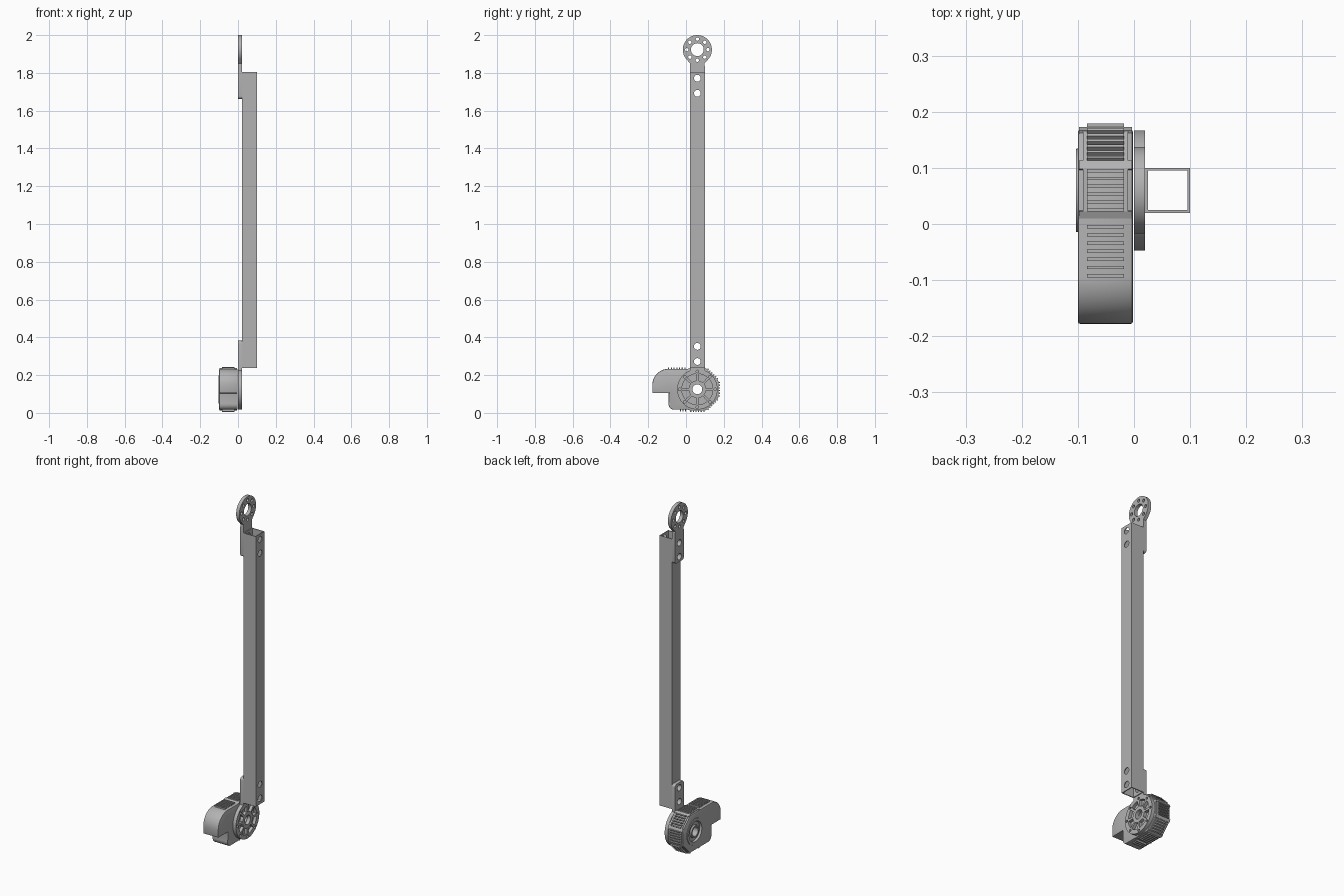
import bpy, bmesh
from math import sin, cos, pi, radians
from mathutils import Matrix, Vector

if "Cube" in bpy.data.objects:
    bpy.data.objects.remove(bpy.data.objects["Cube"])

grey = bpy.data.materials.new("aluminium grey")
grey.use_nodes = True
colour = (0.45, 0.45, 0.45, 1)
grey.diffuse_color = colour
grey.node_tree.nodes["Principled BSDF"].inputs["Base Color"].default_value = colour

AXIS_Y, LOW_Z, HIGH_Z = 0.06, 0.125, 1.923


def finish(name, bm):
    bmesh.ops.recalc_face_normals(bm, faces=bm.faces)
    mesh = bpy.data.meshes.new(name)
    bm.to_mesh(mesh)
    bm.free()
    mesh.materials.append(grey)
    ob = bpy.data.objects.new(name, mesh)
    bpy.context.collection.objects.link(ob)
    return ob


def extrude(bm, points, x0, x1):
    """Extrude a (y, z) outline along x."""
    face = bm.faces.new([bm.verts.new((x0, y, z)) for y, z in points])
    new = bmesh.ops.extrude_face_region(bm, geom=[face])["geom"]
    moved = [v for v in new if isinstance(v, bmesh.types.BMVert)]
    bmesh.ops.translate(bm, verts=moved, vec=(x1 - x0, 0, 0))


def arc(y, z, r, start, end, n):
    angles = [radians(start + (end - start) * i / n) for i in range(n + 1)]
    return [(y + r * cos(a), z + r * sin(a)) for a in angles]


def circle(y, z, r, n=32):
    return arc(y, z, r, 0, 360, n)[:-1]


def solid(name, outlines, x0, x1):
    bm = bmesh.new()
    for points in outlines:
        extrude(bm, points, x0, x1)
    return finish(name, bm)


def apply_all(ob):
    graph = bpy.context.evaluated_depsgraph_get()
    mesh = bpy.data.meshes.new_from_object(ob.evaluated_get(graph))
    ob.modifiers.clear()
    ob.data = mesh


def cut(ob, outlines, x0, x1):
    cutter = solid("cutter", outlines, x0, x1)
    cutter.hide_render = True
    mod = ob.modifiers.new("cut", "BOOLEAN")
    mod.operation, mod.solver, mod.object = "DIFFERENCE", "EXACT", cutter
    apply_all(ob)
    bpy.data.objects.remove(cutter)


def smooth(ob):
    bpy.ops.object.select_all(action="DESELECT")
    ob.select_set(True)
    bpy.context.view_layer.objects.active = ob
    bpy.ops.object.shade_smooth_by_angle(angle=radians(30))


def wedge(z, r0, r1, mid, half):
    return (arc(AXIS_Y, z, r0, mid - half, mid + half, 6)
            + arc(AXIS_Y, z, r1, mid + half * 1.1, mid - half * 1.1, 8))


# Square tube with bolt holes
def square(h):
    return [(AXIS_Y - h, 0.06 - h), (AXIS_Y + h, 0.06 - h),
            (AXIS_Y + h, 0.06 + h), (AXIS_Y - h, 0.06 + h)]


bm = bmesh.new()
rings = [[bm.verts.new((x, y, z)) for y, x in square(h)]
         for h, z in ((0.04, 0.238), (0.04, 1.804), (0.035, 1.804), (0.035, 0.238))]
for i in range(4):
    a, b = rings[i], rings[(i + 1) % 4]
    for j in range(4):
        k = (j + 1) % 4
        bm.faces.new((a[j], a[k], b[k], b[j]))
tube = finish("square_tube", bm)
low_bolts = [circle(AXIS_Y, z, 0.018) for z in (0.272, 0.352)]
high_bolts = [circle(AXIS_Y, z, 0.018) for z in (1.692, 1.772)]
cut(tube, low_bolts + high_bolts, -0.05, 0.15)
smooth(tube)

# Upper joint plate: ring, tapered neck and bolt strap
outline = (arc(AXIS_Y, HIGH_Z, 0.077, -38, 218, 48)
           + [(0.022, 1.85), (0.02, 1.83)]
           + arc(0.035, 1.677, 0.015, 180, 270, 5)
           + arc(0.085, 1.677, 0.015, 270, 360, 5)
           + [(0.1, 1.83), (0.098, 1.85)])
upper = solid("upper_joint_plate", [outline], 0, 0.02)
ring_holes = [circle(AXIS_Y + 0.056 * cos(i * pi / 4), HIGH_Z + 0.056 * sin(i * pi / 4), 0.009, 16)
              for i in range(8)]
cut(upper, high_bolts + ring_holes + [circle(AXIS_Y, HIGH_Z, 0.034)], -0.05, 0.05)
smooth(upper)

# Lower joint plate: wheel with pockets and bolt strap
outline = (arc(AXIS_Y, LOW_Z, 0.107, 112, 428, 64)
           + arc(0.085, 0.367, 0.015, 0, 90, 5)
           + arc(0.035, 0.367, 0.015, 90, 180, 5))
lower = solid("lower_joint_plate", [outline], 0, 0.02)
cut(lower, low_bolts + [circle(AXIS_Y, LOW_Z, 0.026)], -0.05, 0.05)
cut(lower, [wedge(LOW_Z, 0.046, 0.082, i * 45 + 22.5, 16) for i in range(8)], 0.003, 0.05)
bolts = [circle(AXIS_Y + 0.094 * cos(i * pi / 4), LOW_Z + 0.094 * sin(i * pi / 4), 0.007, 12)
         for i in range(8)]
cut(lower, bolts, 0.008, 0.05)
smooth(lower)

# Motor housing: octagonal drum with an overhanging front box
R = 0.108
outline = (arc(AXIS_Y, LOW_Z, R / cos(pi / 8), -112.5, 112.5, 5)
           + arc(-0.093, 0.148, 0.085, 90, 180, 14)
           + [(-0.178, 0.105), (-0.092, 0.105), (-0.092, 0.045)]
           + arc(-0.064, 0.045, 0.028, 180, 270, 6))
housing = solid("motor_housing", [outline], -0.1, -0.002)
bevel = housing.modifiers.new("bevel", "BEVEL")
bevel.width, bevel.segments, bevel.limit_method = 0.006, 2, "ANGLE"
apply_all(housing)
cut(housing, [circle(AXIS_Y, LOW_Z, 0.026)], -0.2, 0.1)
cut(housing, [circle(AXIS_Y, LOW_Z, 0.062)], -0.2, -0.089)
smooth(housing)

# Stepped end cap turned around the motor axis
profile = [(0.026, -0.088), (0.026, -0.102), (0.036, -0.102), (0.036, -0.092),
           (0.054, -0.092), (0.058, -0.103), (0.074, -0.103), (0.075, -0.098), (0.062, -0.088)]
bm = bmesh.new()
verts = [bm.verts.new((x, AXIS_Y, LOW_Z + r)) for r, x in profile]
edges = [bm.edges.new((v, verts[(i + 1) % len(verts)])) for i, v in enumerate(verts)]
bmesh.ops.spin(bm, geom=verts + edges, cent=(0, AXIS_Y, LOW_Z), axis=(1, 0, 0),
               angle=2 * pi, steps=48, use_duplicate=False)
bmesh.ops.remove_doubles(bm, verts=bm.verts, dist=0.0001)
smooth(finish("motor_end_cap", bm))


# Cooling fins and corner straps on the housing
def bar(bm, angle, along, out, size, x=-0.051):
    """Box at a tangential offset and radial distance from the motor axis."""
    turn = Matrix.Rotation(angle, 4, "X")
    place = Matrix.Translation((x, AXIS_Y, LOW_Z)) @ turn @ Matrix.Translation((0, along, out))
    bmesh.ops.create_cube(bm, size=1, matrix=place @ Matrix.Diagonal((*size, 1)))


fins, straps = bmesh.new(), bmesh.new()
for i in range(5):
    angle = -i * pi / 4
    for j in range(6):
        bar(fins, angle, -0.035 + j * 0.014, R + 0.003, (0.066, 0.006, 0.016))
    for side in (-0.036, 0.036):
        bar(fins, angle, side * 0 , R, (0.008, 0.078, 0.008), -0.051 + side)
for j in range(7):
    bar(fins, 0, -0.152 + j * 0.0145, R + 0.002, (0.066, 0.006, 0.012))
for j in range(3):
    bar(fins, pi, 0.062 + j * 0.014, R + 0.003, (0.066, 0.006, 0.014))
for i in range(6):
    bar(straps, pi / 8 - i * pi / 4, 0, R / cos(pi / 8) - 0.002, (0.094, 0.016, 0.008))
finish("cooling_fins", fins)
finish("corner_straps", straps)
